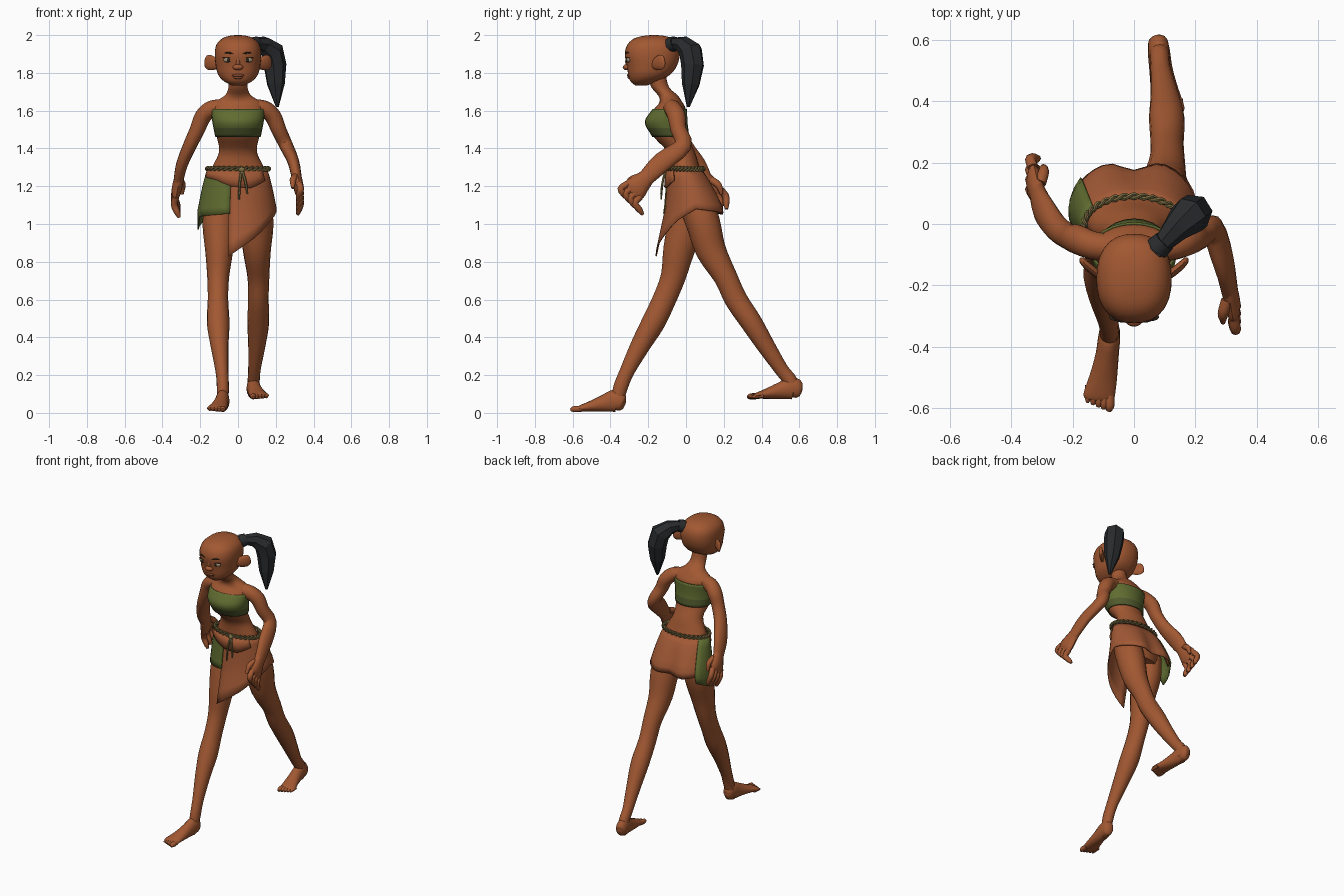
import bpy, bmesh
from math import sin, cos, pi, radians
from mathutils import Vector

cube = bpy.data.objects.get("Cube")
if cube:
    bpy.data.objects.remove(cube)

X, Y, Z = Vector((1, 0, 0)), Vector((0, 1, 0)), Vector((0, 0, 1))


def material(name, r, g, b):
    m = bpy.data.materials.new(name)
    m.use_nodes = True
    m.diffuse_color = (r, g, b, 1)
    shader = m.node_tree.nodes["Principled BSDF"]
    shader.inputs["Base Color"].default_value = (r, g, b, 1)
    shader.inputs["Roughness"].default_value = 0.8
    return m


SKIN = material("skin brown", .36, .098, .032)
CLOTH = material("skirt brown", .36, .1, .036)
GREEN = material("leaf green", .115, .15, .03)
DARK_GREEN = material("dark green", .08, .1, .026)
HAIR = material("hair black", .022, .024, .026)
ROPE = material("rope olive", .2, .155, .055)
LIP = material("lip brown", .24, .065, .027)
WHITE = material("eye grey", .3, .25, .17)
DARK = material("iris dark", .03, .018, .01)


def finish(name, bm, mats, smooth=True):
    bmesh.ops.recalc_face_normals(bm, faces=bm.faces)
    mesh = bpy.data.meshes.new(name)
    bm.to_mesh(mesh)
    bm.free()
    obj = bpy.data.objects.new(name, mesh)
    bpy.context.collection.objects.link(obj)
    for m in mats:
        mesh.materials.append(m)
    if smooth:
        bpy.ops.object.select_all(action='DESELECT')
        obj.select_set(True)
        bpy.context.view_layer.objects.active = obj
        bpy.ops.object.shade_smooth_by_angle(angle=radians(50))
    return obj


def refine(rings, k):
    """Catmull-Rom interpolation of ring tuples."""
    p = [Vector(r) for r in rings]
    p = [p[0] * 2 - p[1]] + p + [p[-1] * 2 - p[-2]]
    out = []
    for a, b, c, d in zip(p, p[1:], p[2:], p[3:]):
        for i in range(k):
            t = i / k
            out.append(.5 * (2 * b + (c - a) * t + (2 * a - 5 * b + 4 * c - d) * t ** 2
                             + (3 * b - a - 3 * c + d) * t ** 3))
    return out + [p[-2]]


def loft(name, rings, mat, ref=X, axis=None, n=16, k=3, power=2, closed=False,
         smooth=True, caps=True):
    """Skin through rings given as x, y, z, radius along ref, radius across."""
    rings = refine(rings, k) if k > 1 else [Vector(r) for r in rings]
    pts = [Vector(r[:3]) for r in rings]
    bm, loops, last = bmesh.new(), [], len(pts) - 1
    for i, r in enumerate(rings):
        after = pts[(i + 1) % len(pts)] if closed else pts[min(i + 1, last)]
        before = pts[i - 1] if closed else pts[max(i - 1, 0)]
        d = axis or (after - before).normalized()
        u = (ref - d * ref.dot(d)).normalized()
        v = d.cross(u)
        loop = []
        for j in range(n):
            c, s = cos(2 * pi * j / n), sin(2 * pi * j / n)
            f = (abs(c) ** power + abs(s) ** power) ** (-1 / power)
            loop.append(bm.verts.new(pts[i] + u * (r[3] * c * f) + v * (r[4] * s * f)))
        loops.append(loop)
    for a, b in zip(loops, loops[1:] + ([loops[0]] if closed else [])):
        for j in range(n):
            bm.faces.new((a[j - 1], a[j], b[j], b[j - 1]))
    if caps and not closed:
        bm.faces.new(loops[0])
        bm.faces.new(loops[-1])
    return finish(name, bm, [mat], smooth)


def blob(name, loc, size, mat):
    bm = bmesh.new()
    bmesh.ops.create_uvsphere(bm, u_segments=14, v_segments=8, radius=1)
    bmesh.ops.scale(bm, vec=size, verts=bm.verts)
    bmesh.ops.translate(bm, vec=loc, verts=bm.verts)
    return finish(name, bm, [mat])


def path(points, *radii):
    return [(*p, r, r) for p, r in zip(points, radii)]


# Torso and neck: height, depth centre, half width, half depth
torso = [(1.04, .05, .11, .08), (1.15, .035, .165, .11), (1.28, -.003, .145, .083),
         (1.38, -.025, .1, .073), (1.46, -.08, .112, .09), (1.54, -.105, .128, .105),
         (1.61, -.085, .134, .083), (1.645, -.08, .125, .06), (1.68, -.095, .07, .052),
         (1.725, -.137, .05, .047), (1.8, -.16, .05, .05)]
loft("torso", [(0, y, z, a, b) for z, y, a, b in torso], SKIN, axis=Z, n=24)

# Chest wrap with a dark lower band
wrap = loft("chest_wrap", [(0, y, z, a + .008, b + .008) for z, y, a, b in torso[4:7]],
            GREEN, axis=Z, n=24, k=5, caps=False)
wrap.data.materials.append(DARK_GREEN)
for f in wrap.data.polygons:
    f.material_index = 1 if f.center.z < 1.51 else 0
wrap.modifiers.new("thickness", 'SOLIDIFY').thickness = .008

# Head
head = [(1.733, -.238, .03, .03), (1.755, -.222, .074, .072), (1.79, -.195, .105, .111),
        (1.84, -.18, .118, .133), (1.9, -.178, .123, .146), (1.95, -.175, .114, .135),
        (1.982, -.172, .084, .103), (1.996, -.17, .045, .055), (2, -.17, .012, .015)]
loft("head", [(0, y, z, a, b) for z, y, a, b in head], SKIN, axis=Z, n=28, power=2.35)
blob("nose", (0, -.313, 1.83), (.029, .022, .016), SKIN)
blob("nose_bridge", (0, -.308, 1.86), (.012, .014, .035), SKIN)
blob("upper_lip", (0, -.298, 1.787), (.034, .015, .009), LIP)
blob("lower_lip", (0, -.294, 1.776), (.027, .016, .01), LIP)
for side, s in (("left", 1), ("right", -1)):
    blob(side + "_eye", (s * .052, -.303, 1.868), (.027, .013, .013), WHITE)
    blob(side + "_iris", (s * .05, -.312, 1.868), (.01, .006, .01), DARK)
    blob(side + "_eyelid", (s * .053, -.304, 1.88), (.029, .013, .003), DARK)
    loft(side + "_brow", path([(s * .024, -.32, 1.9), (s * .055, -.313, 1.907),
                               (s * .086, -.286, 1.9)], .003, .005, .002), DARK, ref=Z, n=6)
    loft(side + "_ear", [(s * .105, -.175, 1.845, .024, .012), (s * .13, -.155, 1.85, .036, .014),
                         (s * .155, -.134, 1.856, .04, .013), (s * .17, -.118, 1.858, .03, .01),
                         (s * .175, -.113, 1.859, .012, .004)], SKIN, ref=Z, n=12)

# Faceted ponytail
loft("ponytail", path([(.07, -.085, 1.945), (.1, -.055, 1.955), (.135, -.015, 1.95),
                       (.178, .025, 1.915), (.195, .036, 1.84), (.2, .026, 1.74), (.208, .012, 1.62)],
                      .04, .034, .046, .064, .062, .048, .008),
     HAIR, ref=Vector((1, -1, 0)), n=7, k=1, smooth=False)
loft("hair_tie", path([(.075, -.08, 1.948), (.1, -.055, 1.958)], .042, .038), HAIR, n=8, k=1)


# Arms, each ending in a palm with curled fingers
def arm(side, s, elbow_y, points, curl, across):
    start = [(s * .06, -.08, 1.615, .045, .045), (s * .135, -.07, 1.61, .046, .045),
             (s * .185, -.05, 1.57, .048, .044), (s * .215, -.04, 1.5, .042, .04),
             (s * .255, elbow_y, 1.415, .046, .036)]
    rings = start + [(*p, *r) for p, r in zip(points, ((.054, .031), (.042, .026)))]
    loft(side + "_arm", rings, SKIN, ref=Y)
    wrist = Vector(points[1])
    along = (wrist - Vector(points[0])).normalized()
    palm = [wrist + along * d for d in (-.025, .03, .07, .1)]
    loft(side + "_palm", [(*p, w, t) for p, w, t in
                          zip(palm, (.042, .054, .064, .054), (.026, .027, .025, .014))],
         SKIN, ref=across, n=12)
    inward = X * -s
    for i in range(4):
        base = wrist + along * .08 + across * (i - 1.5) * .032
        mid = base + along * .045 + across * (i - 1.5) * .004
        loft(f"{side}_finger_{i + 1}", path([base, mid, mid + curl * .045, mid + curl * .075],
                                            .018, .018, .016, .008), SKIN, ref=X, n=8)
    thumb = wrist + along * .01 + across * .03 + inward * .01
    loft(side + "_thumb", path([thumb, thumb + along * .045 + across * .02 + inward * .02,
                                thumb + along * .095 + across * .01 + inward * .028],
                               .02, .018, .008), SKIN, n=8)


arm("left", 1, -.015, [(.293, -.125, 1.33), (.313, -.22, 1.235)],
    Vector((-.2, .55, -.8)), Vector((0, -.7, .7)))
arm("right", -1, -.01, [(-.297, .05, 1.315), (-.315, .1, 1.23)],
    Vector((.35, .05, -.9)), Vector((0, .9, .42)))

# Striding legs
loft("right_leg", [(-.095, .02, 1.12, .08, .095), (-.1, 0, 1, .088, .098), (-.1, -.038, .86, .074, .083),
                   (-.105, -.068, .72, .058, .066), (-.106, -.115, .6, .054, .062),
                   (-.105, -.172, .48, .06, .062), (-.098, -.24, .36, .048, .052),
                   (-.085, -.312, .22, .034, .039), (-.08, -.348, .13, .032, .038),
                   (-.083, -.366, .05, .03, .032)], SKIN)
loft("left_leg", [(.095, .05, 1.12, .08, .095), (.1, .092, 1, .088, .09), (.1, .132, .86, .074, .08),
                  (.108, .209, .72, .058, .062), (.108, .265, .6, .054, .06),
                  (.107, .345, .48, .058, .057), (.1, .42, .36, .046, .048),
                  (.087, .505, .23, .033, .037), (.083, .552, .17, .032, .037),
                  (.083, .565, .11, .03, .032)], SKIN)
foot = [(.075, -.328, .04, .016, .022), (.078, -.34, .046, .031, .04), (.081, -.37, .064, .036, .06),
        (.088, -.43, .052, .038, .046), (.1, -.5, .036, .045, .029), (.114, -.56, .024, .051, .016),
        (.117, -.575, .02, .045, .01)]
for side, s, dy, dz in (("right", -1, 0, 0), ("left", 1, .935, .067)):
    loft(side + "_foot", [(s * x, y + dy, z + dz, a, b) for x, y, z, a, b in foot], SKIN)
    for i in range(5):
        r = .016 - .0015 * i
        x, y = s * (.08 + .0175 * i), -.568 + dy + .007 * i
        loft(f"{side}_toe_{i + 1}", path([(x, y + .015, .022 + dz), (x, y - .025, .02 + dz),
                                          (x + s * .002, y - .043, .016 + dz)], r, r, r * .5),
             SKIN, n=8)


# Wrapped skirt panels: hem is a list of (angle, height)
def panel(name, hem, mat, offset, top=1.285, rows=6):
    bm, columns = bmesh.new(), []
    for (a0, z0), (a1, z1) in zip(hem, hem[1:]):
        steps = max(2, int((a1 - a0) / 9))
        for i in range(steps + (a1 == hem[-1][0])):
            a, low = radians(a0 + (a1 - a0) * i / steps), z0 + (z1 - z0) * i / steps
            column = []
            for j in range(rows + 1):
                z = top + (low - top) * j / rows
                t = (1.285 - z) / .21
                w = min(t, 1) ** .8
                drop = max(t - 1, 0) * .045
                crease = .04 * w * max(sin(a), 0) ** 24
                column.append(bm.verts.new((
                    (.15 + .05 * w + offset) * cos(a),
                    -.002 + .056 * w - drop - crease
                    + (.083 + .078 * w + offset) * sin(a), z)))
            columns.append(column)
    for a, b in zip(columns, columns[1:]):
        for j in range(rows):
            bm.faces.new((a[j], b[j], b[j + 1], a[j + 1]))
    obj = finish(name, bm, [mat])
    obj.modifiers.new("thickness", 'SOLIDIFY').thickness = .006


panel("skirt_wrap", [(-104, .83), (-63, .93), (-32, 1.02), (0, 1.08), (60, 1.06),
                     (120, 1.05), (165, 1.07)], CLOTH, .006)
panel("green_side_cloth", [(-215, 1.02), (-180, .97), (-163, 1.04), (-102, 1.055)], GREEN, .014)
panel("front_fold", [(-165, 1.25), (-130, 1.235), (-100, 1.2), (-70, 1.19), (-40, 1.23)],
      CLOTH, .02, rows=2)

# Braided rope belt with hanging ends
for k in (0, 1):
    strand = []
    for i in range(160):
        a = 2 * pi * i / 160
        p = a * 16 + pi * k
        r = .01 + .006 * cos(p)
        strand.append((cos(a) * (.152 + r), -.004 + sin(a) * (.085 + r), 1.292 + .008 * sin(p),
                       .007, .007))
    loft(f"belt_strand_{k + 1}", strand, ROPE, ref=Z, n=6, k=1, closed=True)
    loft(f"belt_end_{k + 1}", path([(.02, -.105, 1.29), (.01 + .03 * k, -.124, 1.22),
                                    (.005 + .045 * k, -.132, 1.13 + .03 * k)], .008, .007, .005),
         ROPE, n=6)
blob("belt_knot", (.02, -.106, 1.287), (.018, .012, .014), ROPE)
